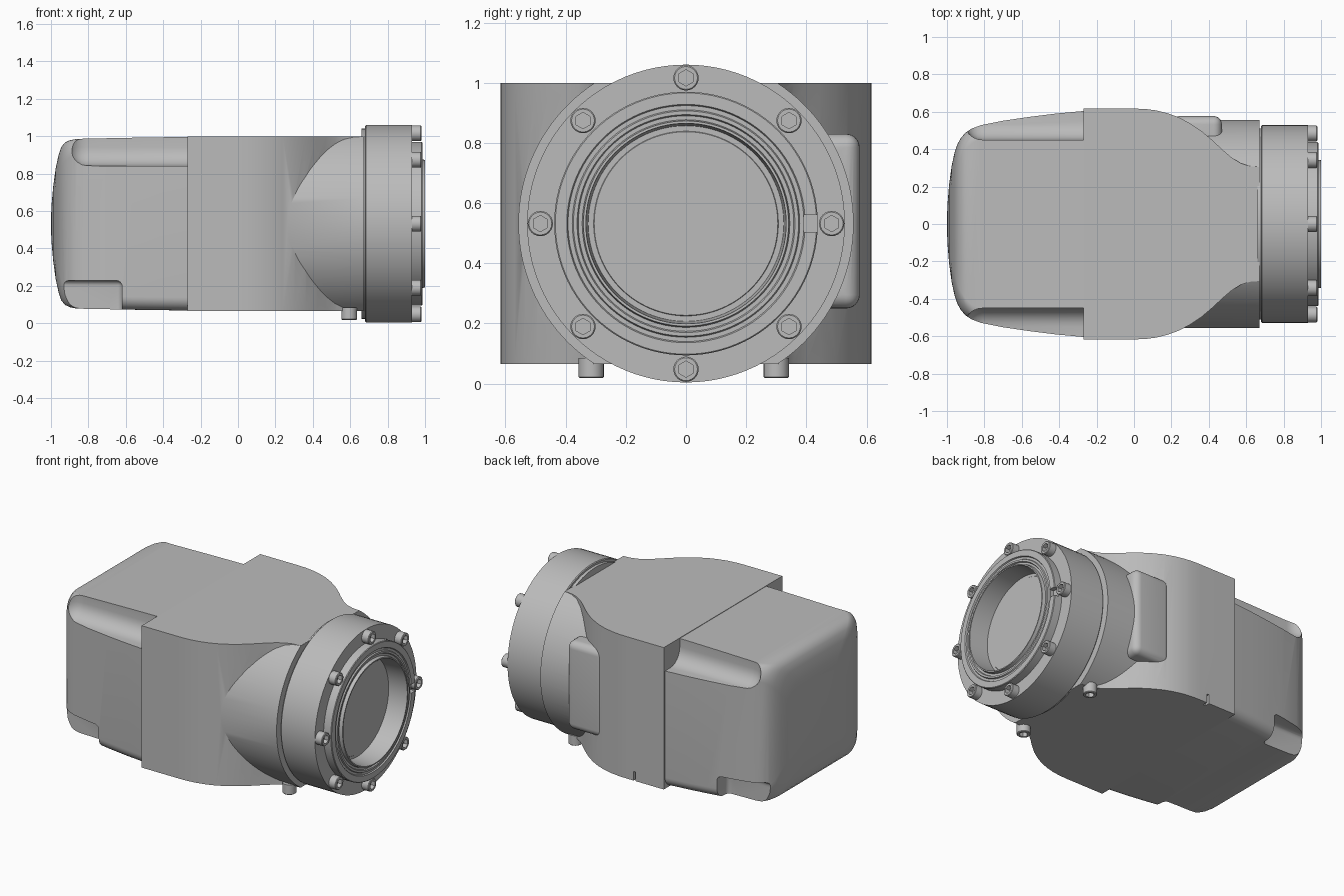
import bpy, bmesh, math
from mathutils import Vector, Matrix

if "Cube" in bpy.data.objects:
    bpy.data.objects.remove(bpy.data.objects["Cube"])

CZ = 0.532          # height of the optical axis
HALF = 0.467        # half height of the housing

grey = bpy.data.materials.new("plain grey")
grey.diffuse_color = (0.5, 0.5, 0.5, 1)
grey.use_nodes = True
grey.node_tree.nodes["Principled BSDF"].inputs["Base Color"].default_value = (0.5, 0.5, 0.5, 1)


def finish(name, bm):
    bmesh.ops.recalc_face_normals(bm, faces=bm.faces[:])
    mesh = bpy.data.meshes.new(name)
    bm.to_mesh(mesh)
    bm.free()
    mesh.materials.append(grey)
    ob = bpy.data.objects.new(name, mesh)
    bpy.context.collection.objects.link(ob)
    return ob


def loft(name, rings):
    """Skin a list of equal point rings and cap both ends."""
    bm = bmesh.new()
    loops = [[bm.verts.new(p) for p in ring] for ring in rings]
    n = len(loops[0])
    for a, b in zip(loops, loops[1:]):
        for i in range(n):
            j = (i + 1) % n
            bm.faces.new((a[i], a[j], b[j], b[i]))
    bm.faces.new(loops[0])
    bm.faces.new(loops[-1])
    return finish(name, bm)


def box(name, lo, hi, bevel=0.0, segments=6):
    lo, hi = Vector(lo), Vector(hi)
    bm = bmesh.new()
    bmesh.ops.create_cube(bm, size=1)
    for v in bm.verts:
        v.co = (lo + hi) / 2 + Vector(a * b for a, b in zip(v.co, hi - lo))
    if bevel:
        bmesh.ops.bevel(bm, geom=bm.edges[:], offset=bevel, segments=segments,
                        profile=0.5, affect='EDGES')
    return finish(name, bm)


def activate(ob):
    bpy.ops.object.select_all(action='DESELECT')
    ob.select_set(True)
    bpy.context.view_layer.objects.active = ob


def boolean(ob, other, op):
    mod = ob.modifiers.new(op, 'BOOLEAN')
    mod.operation, mod.object, mod.solver = op, other, 'EXACT'
    activate(ob)
    bpy.ops.object.modifier_apply(modifier=mod.name)
    bpy.data.objects.remove(other)


def smooth(ob, angle=30):
    activate(ob)
    bpy.ops.object.shade_smooth_by_angle(angle=math.radians(angle))


def circle(x, r, n=96):
    return [(x, r * math.cos(2 * math.pi * i / n), CZ + r * math.sin(2 * math.pi * i / n))
            for i in range(n)]


def rounded_rect(x, hy, hz, r, n=8):
    pts = []
    for k, (sy, sz) in enumerate(((1, 1), (-1, 1), (-1, -1), (1, -1))):
        for i in range(n + 1):
            a = (k + i / n) * math.pi / 2
            pts.append((x, sy * (hy - r) + r * math.cos(a), CZ + sz * (hz - r) + r * math.sin(a)))
    return pts


# Housing: plan outline extruded upwards
side = [(-0.27, 0.617), (0.0, 0.617), (0.06, 0.615), (0.12, 0.607), (0.18, 0.592),
        (0.24, 0.57), (0.3, 0.538), (0.36, 0.498), (0.42, 0.447), (0.47, 0.4),
        (0.52, 0.357), (0.57, 0.325), (0.62, 0.309), (0.67, 0.305)]
outline = side + [(x, -y) for x, y in reversed(side)]
housing = loft("housing", [[(x, y, z) for x, y in outline] for z in (CZ - HALF, CZ + HALF)])

# Barrel: round body with flattened top and bottom
R, cut = 0.557, HALF - 0.0008
limit = math.asin(cut / R)
section = []
for s in (0, math.pi):
    for i in range(41):
        a = s - limit + 2 * limit * i / 40
        section.append((R * math.cos(a), CZ + R * math.sin(a)))
barrel = loft("barrel", [[(x, y, z) for y, z in section] for x in (0.05, 0.671)])
boolean(housing, barrel, 'UNION')

# Side pad on the back and the small slot below it
boolean(housing, box("pad", (0.2, 0.4, 0.25), (0.47, 0.577, 0.83), 0.045), 'UNION')
boolean(housing, box("slot", (-0.066, 0.585, 0.0), (-0.05, 0.7, 0.125)), 'DIFFERENCE')
smooth(housing)

# Rear cover: tapered shell with a domed end
stations = [(-0.26, 0.605, 0.464, 0.07), (-0.42, 0.59, 0.462, 0.07), (-0.55, 0.574, 0.46, 0.07),
            (-0.7, 0.552, 0.457, 0.07), (-0.82, 0.528, 0.455, 0.07), (-0.87, 0.509, 0.452, 0.08),
            (-0.9, 0.489, 0.446, 0.09), (-0.925, 0.461, 0.434, 0.1), (-0.945, 0.425, 0.41, 0.11),
            (-0.96, 0.38, 0.365, 0.12), (-0.975, 0.31, 0.295, 0.12), (-0.988, 0.215, 0.2, 0.1),
            (-0.996, 0.12, 0.11, 0.06), (-1.0, 0.04, 0.035, 0.02)]
cover = loft("rear_cover", [rounded_rect(*s) for s in stations])
for s in (1, -1):
    def span(a, b):
        return sorted((s * a, s * b))
    y0, y1 = span(0.45, 0.85)
    boolean(cover, box("scoop", (-0.91, y0, 0.84), (-0.05, y1, 1.25), 0.1), 'DIFFERENCE')
    boolean(cover, box("foot_notch", (-1.2, y0, -0.2), (-0.62, y1, 0.228), 0.03, 4), 'DIFFERENCE')
smooth(cover)

# Front flange, retaining ring and recessed window turned about the axis
turned = [(0.66, 0.51), (0.68, 0.51), (0.68, 0.523), (0.685, 0.528), (0.93, 0.528),
          (0.93, 0.438), (0.982, 0.438), (0.986, 0.434), (0.986, 0.396), (0.978, 0.392),
          (0.978, 0.378), (0.986, 0.374), (0.986, 0.362), (0.978, 0.358), (0.978, 0.345),
          (1.0, 0.341), (1.0, 0.333), (0.87, 0.325), (0.87, 0.307), (0.873, 0.305)]
flange = loft("front_flange", [circle(x, r) for x, r in turned])
boolean(flange, box("key_notch", (0.955, 0.392, CZ - 0.028), (1.1, 0.445, CZ + 0.028)), 'DIFFERENCE')
smooth(flange)


# Socket head bolts
def bolt(name, place, length, r=0.042, n=24):
    def ring(z, radius, hexagon=False):
        pts = []
        for i in range(n):
            a = 2 * math.pi * i / n
            k = radius
            if hexagon:
                k *= math.cos(math.pi / 6) / math.cos(a % (math.pi / 3) - math.pi / 6)
            pts.append(place @ Vector((k * math.cos(a), k * math.sin(a), z)))
        return pts
    ob = loft(name, [ring(-0.02, r), ring(length - 0.004, r), ring(length, r - 0.004),
                     ring(length, 0.027, True), ring(length - 0.028, 0.027, True)])
    smooth(ob)


for k in range(8):
    a = k * math.pi / 4
    spot = Vector((0.93, 0.484 * math.cos(a), CZ + 0.484 * math.sin(a)))
    bolt(f"flange_bolt_{k + 1}", Matrix.Translation(spot) @ Matrix.Rotation(math.pi / 2, 4, 'Y'), 0.05)

for label, y in (("left", 0.3), ("right", -0.315)):
    spot = Vector((0.595, y, CZ - HALF))
    bolt(f"{label}_bottom_bolt", Matrix.Translation(spot) @ Matrix.Rotation(math.pi, 4, 'X'), 0.047)
